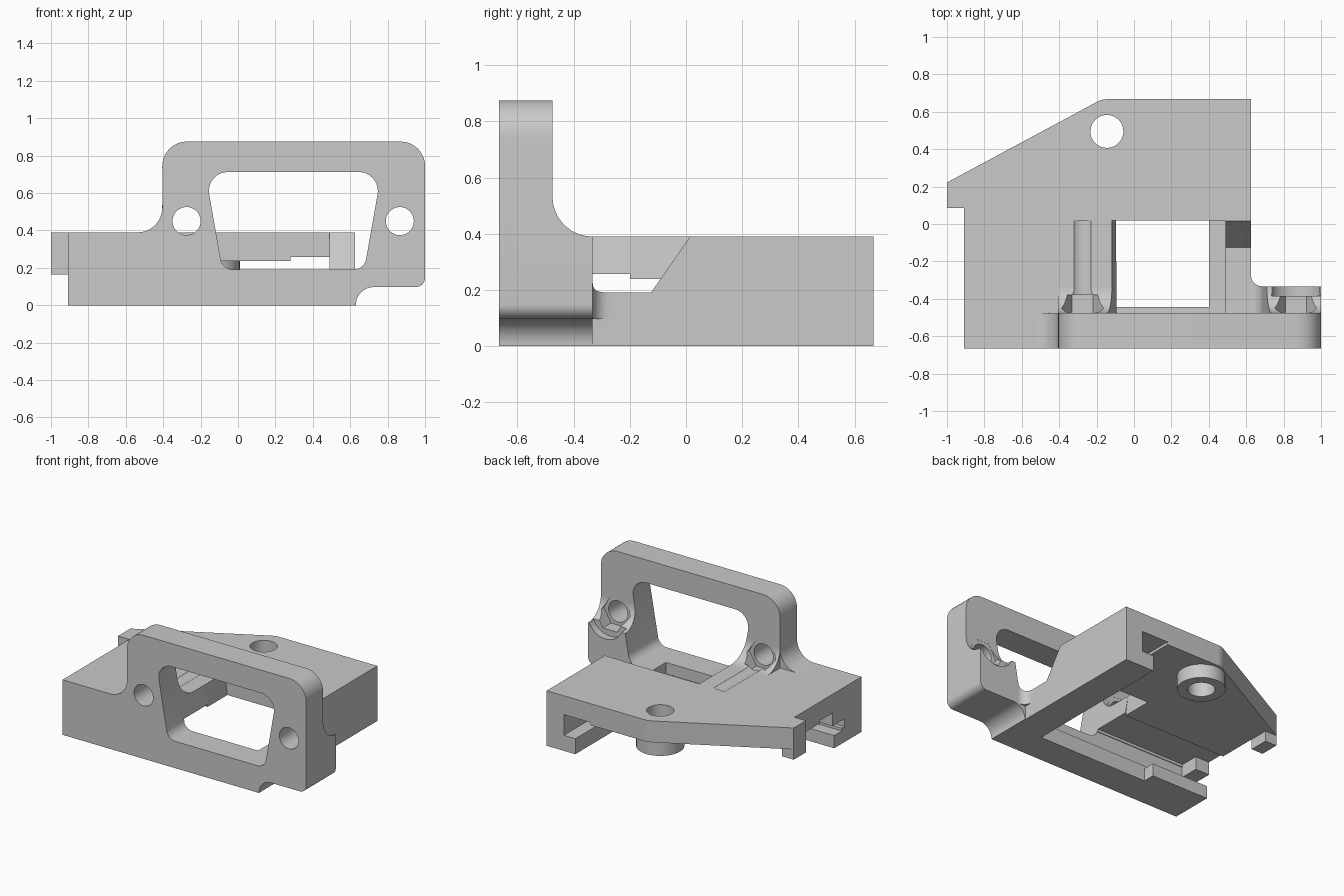
import bpy, bmesh, math
from mathutils import Vector

cube = bpy.data.objects.get("Cube")
if cube:
    bpy.data.objects.remove(cube, do_unlink=True)

grey = bpy.data.materials.new("plain_grey")
grey.use_nodes = True
grey.diffuse_color = (0.585, 0.585, 0.585, 1)
grey.node_tree.nodes["Principled BSDF"].inputs["Base Color"].default_value = grey.diffuse_color


def prism(name, pts, axis, lo, hi):
    """Extrude a flat profile along an axis (profile uses the other two axes in order)."""
    def place(p, d):
        c = list(p)
        c.insert("xyz".index(axis), d)
        return Vector(c)
    bm = bmesh.new()
    face = bm.faces.new([bm.verts.new(place(p, lo)) for p in pts])
    new = bmesh.ops.extrude_face_region(bm, geom=[face])["geom"]
    move = place((0, 0), hi - lo)
    bmesh.ops.translate(bm, vec=move, verts=[v for v in new if isinstance(v, bmesh.types.BMVert)])
    bmesh.ops.recalc_face_normals(bm, faces=bm.faces)
    mesh = bpy.data.meshes.new(name)
    bm.to_mesh(mesh)
    bm.free()
    mesh.materials.append(grey)
    ob = bpy.data.objects.new(name, mesh)
    bpy.context.collection.objects.link(ob)
    return ob


def box(name, x, y, z):
    return prism(name, [(x[0], y[0]), (x[1], y[0]), (x[1], y[1]), (x[0], y[1])], "z", *z)


def disc(u, v, r, n=40):
    return [(u + r * math.cos(2 * math.pi * i / n), v + r * math.sin(2 * math.pi * i / n)) for i in range(n)]


def rounded(corners, n=8):
    """Polygon from (u, v, radius) corners; every corner with a radius is filleted."""
    out = []
    for i, (u, v, r) in enumerate(corners):
        p = Vector((u, v))
        if not r:
            out.append((u, v))
            continue
        a = (Vector(corners[i - 1][:2]) - p).normalized()
        b = (Vector(corners[(i + 1) % len(corners)][:2]) - p).normalized()
        half = a.angle(b) / 2
        c = p + (a + b).normalized() * (r / math.sin(half))
        s = p + a * (r / math.tan(half)) - c
        e = p + b * (r / math.tan(half)) - c
        for k in range(n + 1):
            out.append(tuple(c + s.lerp(e, k / n).normalized() * r))
    return out


def combine(base, tool, operation):
    mod = base.modifiers.new("combine", "BOOLEAN")
    mod.operation, mod.solver, mod.object = operation, "EXACT", tool
    bpy.context.view_layer.objects.active = base
    bpy.ops.object.modifier_apply(modifier=mod.name)
    bpy.data.objects.remove(tool, do_unlink=True)


# Front wall with upright frame and side flange outline
body = prism("bracket_body", rounded([
    (-0.91, 0, 0), (0.63, 0, 0), (0.63, 0.097, 0.095), (1, 0.097, 0.05), (1, 0.875, 0.13),
    (-0.405, 0.875, 0.13), (-0.405, 0.39, 0.13), (-0.91, 0.39, 0)]), "y", -0.665, -0.475)

# Top plate with shallow recesses underneath
plate = prism("top_plate", rounded([
    (-0.91, -0.6, 0), (0.55, -0.6, 0), (0.55, 0.668, 0), (-0.17, 0.668, 0.12),
    (-1, 0.222, 0), (-1, 0.085, 0), (-0.91, 0.085, 0)]), "z", 0.238, 0.39)
combine(plate, box("plate_recess", (0.28, 0.6), (-0.47, 0.7), (0.1, 0.257)), "DIFFERENCE")
combine(plate, box("front_recess", (-1.1, 0.6), (-0.47, -0.2), (0.1, 0.257)), "DIFFERENCE")

# Flange behind the frame, curved blend, side wall, rails, tabs and boss
flange = prism("flange", rounded([
    (0.52, 0, 0), (0.63, 0, 0), (0.63, 0.097, 0.095), (1, 0.097, 0.05), (1, 0.39, 0), (0.52, 0.39, 0)]),
    "y", -0.6, -0.333)
blend = prism("rear_blend", [(-0.6, 0.3), (-0.333, 0.3)] + rounded([
    (-0.333, 0.39, 0), (-0.475, 0.39, 0.14), (-0.475, 0.535, 0)]) + [(-0.6, 0.535)],
    "x", -0.405, 1)
corner = prism("flange_corner", rounded([
    (0.58, -0.4, 0), (0.7, -0.4, 0), (0.7, -0.333, 0), (0.625, -0.333, 0.06), (0.625, -0.26, 0), (0.58, -0.26, 0)]),
    "z", 0.097, 0.3)
parts = [
    plate, flange, blend, corner,
    box("side_wall", (0.49, 0.625), (-0.6, 0.668), (0, 0.39)),
    box("side_rail", (0.4, 0.55), (-0.6, 0.668), (0, 0.11)),
    box("front_rail", (-0.91, 0.55), (-0.6, -0.445), (0, 0.11)),
    box("front_rail_end", (-0.91, -0.46), (-0.5, -0.36), (0, 0.09)),
    box("hook_tab", (-1, -0.91), (0.085, 0.222), (0.165, 0.3)),
    box("front_tab", (-0.91, -0.8), (-0.5, -0.34), (0.165, 0.3)),
    prism("boss", disc(-0.145, 0.495, 0.155), "z", 0.14, 0.3),
]
for part in parts:
    combine(body, part, "UNION")

# Tapered window through the frame, continued into the plate and side wall
window = rounded([(-0.175, 0.712, 0.1), (-0.083, 0.19, 0.07), (0.675, 0.19, 0.07), (0.767, 0.712, 0.1)])
cutters = [
    prism("window_cut", window, "y", -0.8, -0.125),
    prism("plate_cut", [(-0.119, 0.395), (-0.092, 0.2), (0.49, 0.2), (0.49, 0.395)], "y", -0.2, 0.02),
    prism("slant_cut", [(-0.15, 0.19), (-0.125, 0.19), (0.022, 0.4), (-0.15, 0.4)], "x", 0.49, 0.7),
    prism("boss_hole", disc(-0.145, 0.495, 0.088), "z", 0, 0.6),
    prism("nut_clearance", disc(0.865, 0.45, 0.14), "y", -0.385, -0.2),
]
# Screw holes and hexagonal nut pockets
for x in (-0.275, 0.865):
    cutters.append(prism("screw_hole", disc(x, 0.45, 0.075), "y", -0.8, 0.02))
    cutters.append(prism("nut_pocket", disc(x, 0.45, 0.112, 6), "y", -0.476, -0.38))
for cutter in cutters:
    combine(body, cutter, "DIFFERENCE")

bpy.ops.object.select_all(action="DESELECT")
body.select_set(True)
bpy.context.view_layer.objects.active = body
bpy.ops.object.shade_smooth_by_angle(angle=math.radians(30))
